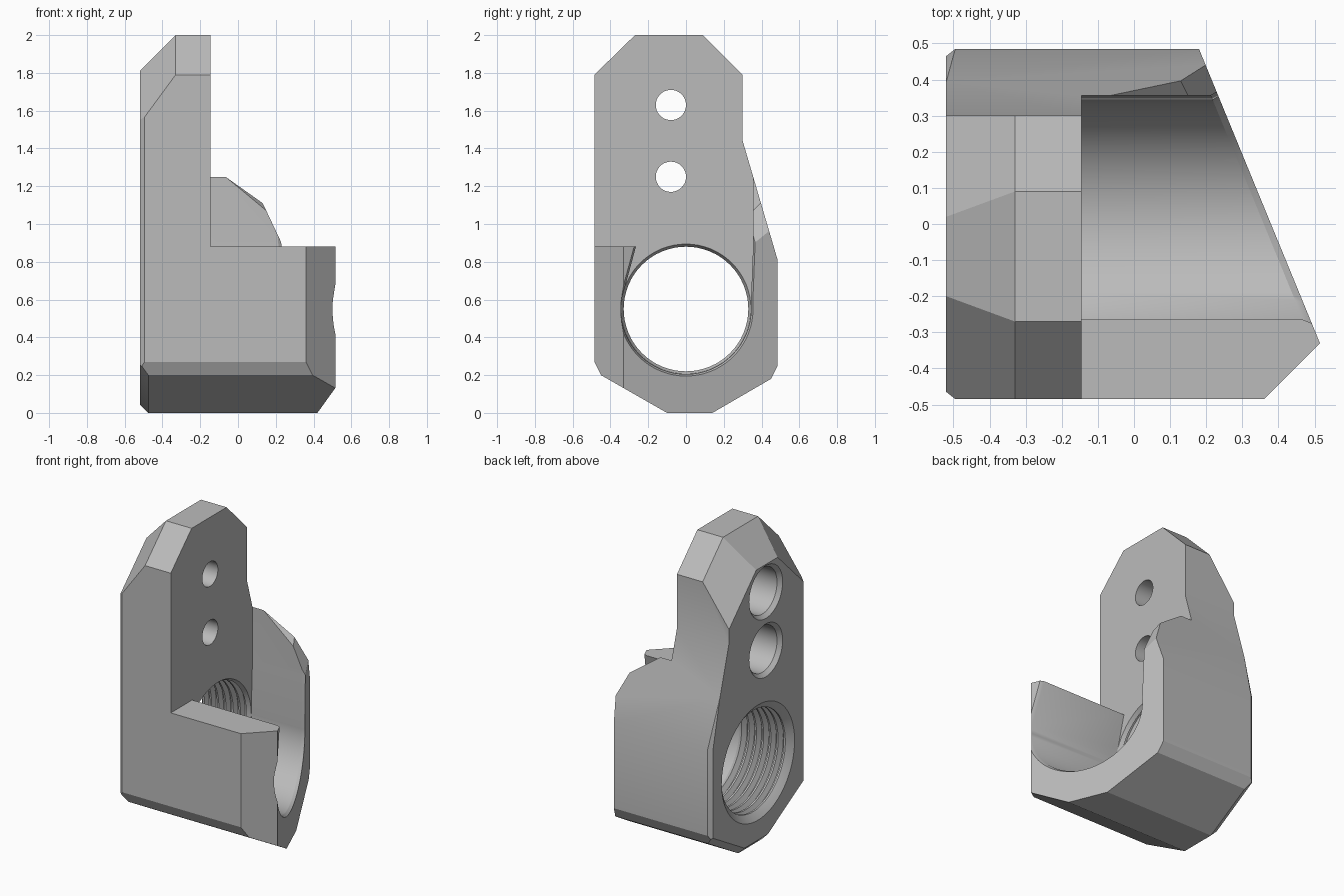
import bpy, bmesh, math
from mathutils import Vector

if "Cube" in bpy.data.objects:
    bpy.data.objects.remove(bpy.data.objects["Cube"])

GREY = (0.5, 0.5, 0.5, 1)
metal = bpy.data.materials.new("plain_grey")
metal.use_nodes = True
metal.diffuse_color = GREY
metal.node_tree.nodes["Principled BSDF"].inputs["Base Color"].default_value = GREY

X_OUT, X_FACE, SIDE = -0.52, -0.145, 0.485
BORE_Z, BORE_R = 0.55, 0.345


def make_object(name, bm):
    bmesh.ops.recalc_face_normals(bm, faces=bm.faces)
    mesh = bpy.data.meshes.new(name)
    bm.to_mesh(mesh)
    bm.free()
    mesh.materials.append(metal)
    ob = bpy.data.objects.new(name, mesh)
    bpy.context.collection.objects.link(ob)
    return ob


def loft(rings):
    """Closed skin over rings with equal point counts."""
    bm = bmesh.new()
    loops = [[bm.verts.new(p) for p in ring] for ring in rings]
    n = len(loops[0])
    for a, b in zip(loops, loops[1:]):
        for i in range(n):
            j = (i + 1) % n
            bm.faces.new((a[i], a[j], b[j], b[i]))
    bm.faces.new(loops[0])
    bm.faces.new(loops[-1])
    return bm


def slice_off(bm, p, q, r, away):
    """Remove the side of plane p-q-r that holds the point away."""
    p, q, r, away = map(Vector, (p, q, r, away))
    normal = (q - p).cross(r - p).normalized()
    if normal.dot(away - p) < 0:
        normal.negate()
    res = bmesh.ops.bisect_plane(bm, geom=bm.verts[:] + bm.edges[:] + bm.faces[:],
                                 plane_co=p, plane_no=normal, clear_outer=True)
    edges = [e for e in res["geom_cut"] if isinstance(e, bmesh.types.BMEdge)]
    bmesh.ops.edgeloop_fill(bm, edges=edges)
    bmesh.ops.recalc_face_normals(bm, faces=bm.faces)


def lathe(name, profile, y, z, sides=64):
    """Round cutter along x from (x, radius) pairs."""
    turn = [2 * math.pi * i / sides for i in range(sides)]
    return make_object(name, loft([[(x, y + r * math.cos(t), z + r * math.sin(t)) for t in turn]
                                   for x, r in profile]))


def end_x(y):
    """Slanted end of the lower body."""
    return 0.18 + (SIDE - y) * 0.411


# Body: side outline extruded along x
outline = [(-SIDE, 1.79), (-0.27, 2), (0.09, 2), (0.30, 1.79), (0.30, 1.44), (SIDE, 0.81),
           (SIDE, 0.25), (0.45, 0.18), (0.14, 0), (-0.10, 0), (-0.45, 0.20), (-SIDE, 0.27)]
body_bm = loft([[(x, y, z) for y, z in outline] for x in (X_OUT, 0.7)])

# Slanted end and its front corner
slice_off(body_bm, (end_x(0), 0, 0), (end_x(0), 0, 1), (end_x(SIDE), SIDE, 0), (3, 0, 0))
slice_off(body_bm, (0.36, -SIDE, 0), (0.36, -SIDE, 1), (0.515, -0.33, 0), (3, -1, 0))

# Large facets on the upper outer side
slice_off(body_bm, (X_OUT, 0, 1.81), (X_OUT, 1, 1.81), (-0.33, 0, 2), (-2, 0, 3))
slice_off(body_bm, (-0.33, -SIDE, 1.79), (-0.33, -0.27, 2), (X_OUT, -0.2, 1.81), (-2, -2, 3))
slice_off(body_bm, (-0.33, 0.30, 1.79), (-0.33, 0.09, 2), (X_OUT, 0.02, 1.81), (-2, 2, 3))

# Small chamfers around the outer face
for s in (-1, 1):
    y = s * SIDE
    slice_off(body_bm, (-0.495, y, 0), (-0.495, y, 1), (X_OUT, y - s * 0.02, 0), (-2, s * 2, 0))
slice_off(body_bm, (X_OUT, 0.30, 1.53), (X_OUT, 0.465, 0.81), (-0.495, SIDE, 0.81), (-2, 2, 1))
slice_off(body_bm, (X_OUT, 0, 0.045), (X_OUT, 1, 0.045), (-0.475, 0, 0), (-2, 0, -2))
slice_off(body_bm, (-0.475, -0.10, 0), (-0.475, -0.45, 0.20), (X_OUT, -0.10, 0.045), (-2, -2, -2))
slice_off(body_bm, (-0.475, 0.14, 0), (-0.475, 0.45, 0.18), (X_OUT, 0.14, 0.045), (-2, 2, -2))
body = make_object("bracket_body", body_bm)


# Open channel: rounded bottom, flared walls, cleared above the front lip
def channel(d):
    r = BORE_R + d
    pts = [(-2, 0.88), (-0.265 - d, 0.88)]
    for i in range(49):
        t = math.radians(172 + i * (365 - 172) / 48)
        pts.append((r * math.cos(t), BORE_Z + r * math.sin(t)))
    return pts + [(0.356 + d, 0.9), (0.356 + d, 2.2), (-2, 2.2)]


rings = [[(X_FACE, y, z) for y, z in channel(0)]]
for shift, d in ((-0.02, 0), (0.02, 0.02)):
    rings.append([(end_x(y) + shift, y, z) for y, z in channel(d)])
cutters = [make_object("channel_cutter", loft(rings))]

# Sloped facets on top of the back wall
b, b_in = (0.13, 0.395, 1.11), (0.15, 0.355, 1.07)
for name, p in (("wall_cutter_upper", (-0.06, 0.356, 1.245)), ("wall_cutter_lower", (0.195, 0.44, 0.97))):
    box = bmesh.new()
    bmesh.ops.create_cube(box, size=1)
    for v in box.verts:
        v.co = (0.23 + v.co.x * 0.74, 0.47 + v.co.y * 0.26, 1.1 + v.co.z * 0.6)
    slice_off(box, b, b_in, p, (-1, 0.4, -1))
    cutters.append(make_object(name, box))

# Threaded bore through the plate
thread = [(-0.56, 0.375), (X_OUT, 0.375), (-0.49, 0.335)]
pitch = 0.052
for i in range(6):
    x = -0.485 + i * pitch
    thread += [(x, 0.33), (x + 0.012, 0.33), (x + 0.024, 0.36), (x + 0.036, 0.36)]
thread += [(-0.17, 0.33), (X_FACE, 0.344), (-0.10, 0.344)]
cutters.append(lathe("thread_cutter", thread, 0, BORE_Z))

# Two counterbored screw holes
for z in (1.25, 1.63):
    steps = [(-0.56, 0.172), (X_OUT, 0.172), (-0.495, 0.15), (-0.27, 0.15), (-0.27, 0.08), (0, 0.08)]
    cutters.append(lathe("screw_hole_cutter", steps, -0.08, z, 48))

# Apply the cuts and shade
bpy.ops.object.select_all(action="DESELECT")
bpy.context.view_layer.objects.active = body
body.select_set(True)
for cutter in cutters:
    cutter.hide_render = True
    mod = body.modifiers.new(cutter.name, "BOOLEAN")
    mod.operation, mod.solver, mod.object = "DIFFERENCE", "EXACT", cutter
    bpy.ops.object.modifier_apply(modifier=mod.name)
    bpy.data.objects.remove(cutter)
bpy.ops.object.shade_smooth_by_angle(angle=math.radians(25))
